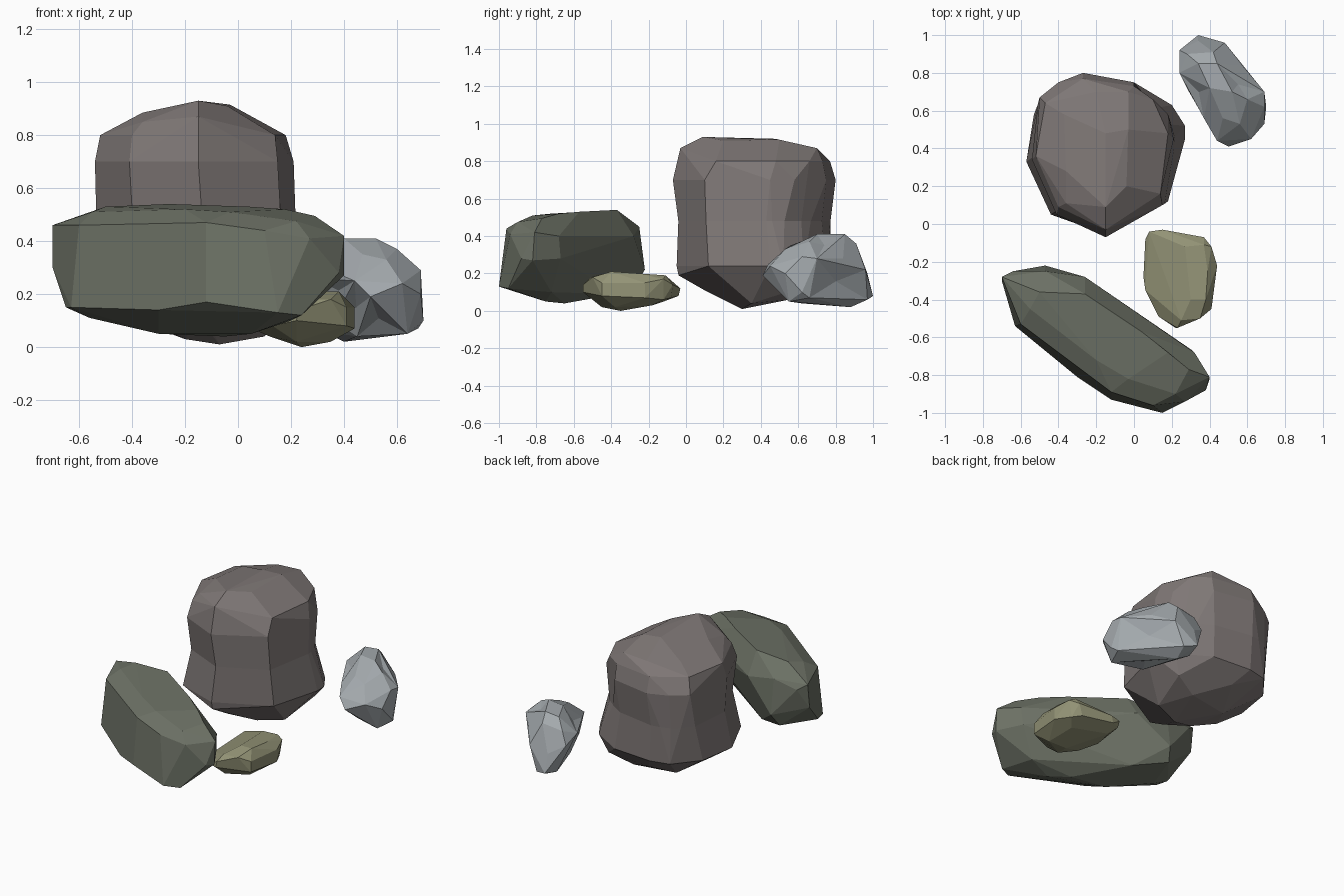
import bpy, bmesh
from mathutils import Vector


def rock(name, colour, corners, waist=None, dent=0.0):
    """Faceted stone: hull of corner points, optional pinched waist and dented facets."""
    bm = bmesh.new()
    for p in corners:
        bm.verts.new(p)
    bmesh.ops.convex_hull(bm, input=bm.verts[:])
    loose = [v for v in bm.verts if not v.link_faces]
    bmesh.ops.delete(bm, geom=loose, context='VERTS')
    bmesh.ops.dissolve_limit(bm, angle_limit=0.14, verts=bm.verts[:], edges=bm.edges[:])
    if waist:
        z, centre, amount = waist
        cut = bmesh.ops.bisect_plane(bm, geom=bm.verts[:] + bm.edges[:] + bm.faces[:],
                                     plane_co=(0, 0, z), plane_no=(0, 0, 1))
        diag = Vector((1, 1, 0)).normalized()
        for v in cut['geom_cut']:
            if isinstance(v, bmesh.types.BMVert):
                v.co -= diag * (v.co - Vector(centre)).dot(diag) * amount
    if dent:
        bm.normal_update()
        big = sorted(bm.faces, key=lambda f: -f.calc_area())[:8]
        for f in big:
            n = f.normal.copy()
            depth = dent * f.calc_area() ** 0.5
            hit = bmesh.ops.poke(bm, faces=[f])
            for v in hit['verts']:
                v.co -= n * depth
    bmesh.ops.recalc_face_normals(bm, faces=bm.faces[:])
    mesh = bpy.data.meshes.new(name)
    bm.to_mesh(mesh)
    bm.free()
    mat = bpy.data.materials.new(name + "_stone")
    mat.diffuse_color = (*colour, 1)
    mesh.materials.append(mat)
    ob = bpy.data.objects.new(name, mesh)
    bpy.context.collection.objects.link(ob)
    return ob


def ring(z, *pts):
    return [(x, y, z) for x, y in pts]


# Tall brown boulder, stacked outlines from base to crown
brown = [(-.07, .3, .01), (-.2, .3, .03), (.1, .35, .04), (-.28, .5, .06), (0, .55, .06),
         (.15, .6, .12), (-.2, .68, .15), (-.15, .1, .11), (-.4, .3, .12), (-.16, -.04, .19)]
brown += ring(.24, (-.57, .33), (-.53, .58), (-.4, .74), (-.27, .77), (0, .75), (.2, .63),
              (.27, .52), (.27, .45), (.18, .12), (-.16, -.05), (-.44, .05))
brown += ring(.7, (-.54, .34), (-.5, .67), (-.4, .75), (-.27, .8), (0, .75), (.18, .58),
              (.21, .45), (.15, .1), (-.15, -.07), (-.41, .05))
brown += ring(.8, (-.52, .36), (-.47, .64), (-.27, .77), (.0, .73), (.1, .66), (.18, .48),
              (.14, .16), (-.4, .09))
brown += [(-.15, -.03, .87), (-.15, .09, .93), (-.15, .48, .92), (-.03, .5, .915),
          (-.04, .2, .91), (-.2, .7, .86), (-.36, .28, .885), (-.37, .58, .85),
          (-.03, .7, .87), (-.36, .11, .85)]
rock("brown_boulder", (.21, .185, .18), brown, waist=(.48, (-.15, .37, 0), .09))

# Long green slab lying diagonally in front
green = [(-.5, -.36, .53), (-.6, -.36, .49), (-.26, -.37, .54), (.04, -.57, .53),
         (.18, -.68, .52), (.29, -.77, .495), (.22, -.9, .475), (-.03, -.82, .51),
         (-.2, -.72, .52), (-.55, -.45, .51)]
green += [(-.6, -.53, .46), (-.12, -.89, .47), (.1, -.96, .44), (.27, -.94, .41),
          (-.7, -.28, .46), (-.7, -.3, .3), (-.64, -.25, .42), (-.47, -.22, .22),
          (-.47, -.25, .45), (-.26, -.28, .4), (.4, -.81, .42), (.4, -.82, .27),
          (.32, -.68, .4), (.31, -.67, .28), (.38, -.88, .28)]
green += [(-.65, -.46, .15), (-.63, -.54, .15), (-.3, -.81, .14), (-.12, -.93, .17),
          (.15, -1, .13), (.24, -.95, .12)]
green += [(-.56, -.48, .11), (-.3, -.62, .05), (-.05, -.65, .04), (.05, -.75, .05),
          (-.3, -.37, .09), (-.5, -.27, .14), (.2, -.72, .1)]
rock("green_slab", (.15, .165, .13), green)

# Small flat yellow stone
yellow = [(.3, -.4, .21), (.38, -.4, .21), (.39, -.25, .2), (.37, -.11, .19), (.27, -.12, .19),
          (.19, -.2, .17), (.2, -.38, .17), (.14, -.08, .14), (.25, -.51, .18), (.35, -.5, .18)]
yellow += [(.06, -.08, .09), (.08, -.04, .11), (.15, -.03, .12), (.37, -.07, .14), (.41, -.12, .17),
           (.44, -.22, .15), (.44, -.22, .07), (.41, -.45, .15), (.41, -.45, .08), (.23, -.55, .14),
           (.22, -.55, .1), (.13, -.49, .08), (.06, -.35, .08), (.05, -.28, .07), (.13, -.04, .08)]
yellow += [(.24, -.35, 0), (.22, -.45, .02), (.35, -.38, .02), (.34, -.18, .03), (.16, -.2, .03),
           (.12, -.38, .04), (.34, -.08, .07), (.39, -.12, .06), (.1, -.12, .05)]
rock("yellow_stone", (.29, .29, .18), yellow)

# Craggy grey stone at the back right
grey = [(.4, .72, .41), (.52, .7, .41), (.44, .85, .41), (.34, .85, .4), (.6, .66, .37),
        (.47, .56, .35), (.56, .53, .33), (.42, .91, .36), (.28, .9, .34)]
grey += [(.24, .8, .3), (.24, .92, .26), (.34, .97, .2), (.48, .96, .22), (.57, .84, .28),
         (.69, .7, .28), (.69, .62, .29), (.69, .53, .2), (.62, .45, .24), (.5, .41, .19),
         (.44, .44, .25), (.37, .56, .28), (.28, .72, .26)]
grey += [(.34, 1, .08), (.42, .97, .06), (.4, .88, .02), (.32, .9, .06), (.68, .66, .07),
         (.7, .62, .1), (.64, .55, .05), (.5, .48, .13), (.45, .62, .04), (.55, .76, .05),
         (.36, .7, .1)]
rock("grey_stone", (.37, .4, .42), grey, dent=.1)
